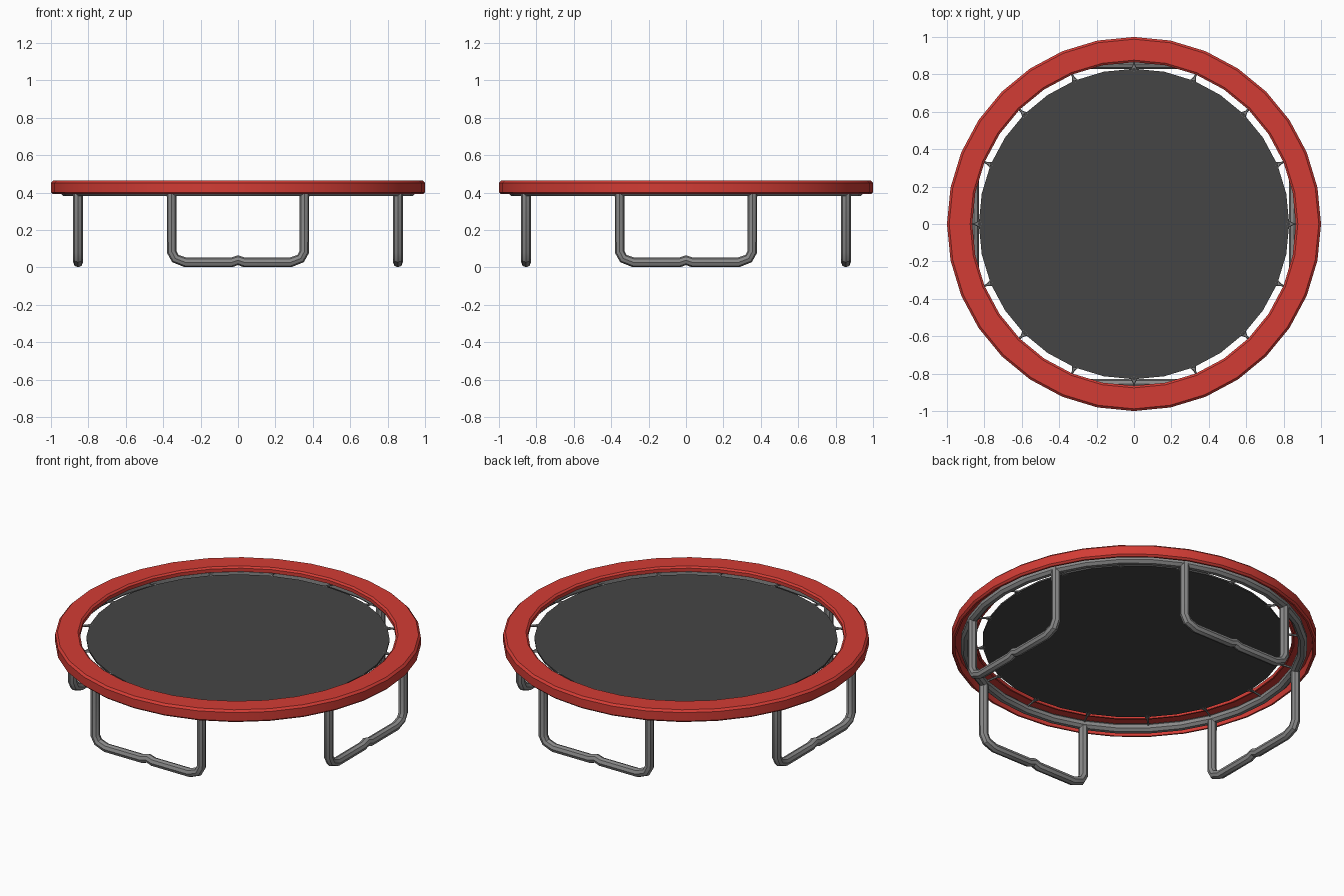
import bpy, bmesh
from math import cos, sin, pi, radians
from mathutils import Matrix

if "Cube" in bpy.data.objects:
    bpy.data.objects.remove(bpy.data.objects["Cube"])

SIDES = 32


def material(name, rgb):
    m = bpy.data.materials.new(name)
    m.diffuse_color = (*rgb, 1)
    m.use_nodes = True
    m.node_tree.nodes["Principled BSDF"].inputs["Base Color"].default_value = m.diffuse_color
    return m


RED = material("red_vinyl", (0.65, 0.045, 0.035))
STEEL = material("steel", (0.25, 0.25, 0.25))
BLACK = material("black_fabric", (0.06, 0.06, 0.06))


def finish(ob, mat):
    ob.data.materials.append(mat)
    bpy.ops.object.select_all(action='DESELECT')
    ob.select_set(True)
    bpy.context.view_layer.objects.active = ob
    if ob.type == 'CURVE':
        bpy.ops.object.convert(target='MESH')
        ob = bpy.context.object
    bpy.ops.object.shade_smooth_by_angle(angle=radians(35))
    return ob


def lathe(name, profile, mat):
    """Revolve a closed (radius, z) profile around z."""
    bm = bmesh.new()
    rings = []
    for i in range(SIDES):
        a = 2 * pi * i / SIDES
        rings.append([bm.verts.new((r * cos(a), r * sin(a), z)) for r, z in profile])
    n = len(profile)
    for i in range(SIDES):
        p, q = rings[i], rings[(i + 1) % SIDES]
        for j in range(n):
            k = (j + 1) % n
            bm.faces.new((p[j], q[j], q[k], p[k]))
    bmesh.ops.recalc_face_normals(bm, faces=bm.faces)
    me = bpy.data.meshes.new(name)
    bm.to_mesh(me)
    bm.free()
    ob = bpy.data.objects.new(name, me)
    bpy.context.collection.objects.link(ob)
    return finish(ob, mat)


def tube(name, paths, radius, mat, res=2):
    """Round tubes along one or more open paths."""
    cu = bpy.data.curves.new(name, 'CURVE')
    cu.dimensions = '3D'
    cu.bevel_depth = radius
    cu.bevel_resolution = res
    cu.use_fill_caps = True
    for path in paths:
        s = cu.splines.new('POLY')
        s.points.add(len(path) - 1)
        for p, co in zip(s.points, path):
            p.co = (*co, 1)
    ob = bpy.data.objects.new(name, cu)
    bpy.context.collection.objects.link(ob)
    return finish(ob, mat)


# Padded safety cover: a channel open underneath, over the frame
lathe("edge_pad", [(0.99, 0.392), (1.0, 0.402), (1.0, 0.453), (0.988, 0.465),
                   (0.876, 0.465), (0.865, 0.456), (0.865, 0.435),
                   (0.875, 0.435), (0.88, 0.447), (0.98, 0.447), (0.98, 0.392)], RED)

# Round frame hoop
lathe("frame_hoop", [(0.925 + 0.027 * cos(a), 0.407 + 0.027 * sin(a))
                     for a in (2 * pi * (k + 0.5) / 8 for k in range(8))], STEEL)

# Jumping mat
bpy.ops.mesh.primitive_cylinder_add(vertices=SIDES, radius=0.83, depth=0.01,
                                    location=(0, 0, 0.43))
bpy.context.object.name = "jumping_mat"
finish(bpy.context.object, BLACK)

# Springs with a V-shaped hook at the mat
springs = []
for i in range(16):
    rot = Matrix.Rotation(2 * pi * i / 16, 3, 'Z')
    springs.append([rot @ v for v in map(
        lambda p: Matrix.Translation(p).translation,
        [(0.815, 0, 0.43), (0.845, 0, 0.427), (0.915, 0, 0.415)])])
    for s in (-1, 1):
        springs.append([rot @ Matrix.Translation(p).translation
                        for p in [(0.82, s * 0.014, 0.43), (0.85, 0, 0.426)]])
tube("springs", springs, 0.006, STEEL, res=1)

# Four U-shaped legs, each with a small kink mid-foot
half = [(0.355, 0.405), (0.355, 0.085), (0.335, 0.048), (0.28, 0.027), (0.035, 0.027)]
profile = [(-x, z) for x, z in half] + [(0, 0.039)] + half[::-1]
for i, side in enumerate(("front", "right", "back", "left")):
    rot = Matrix.Rotation(i * pi / 2, 3, 'Z')
    path = [rot @ Matrix.Translation((x, -0.855, z)).translation for x, z in profile]
    tube(side + "_leg", [path], 0.026, STEEL)
